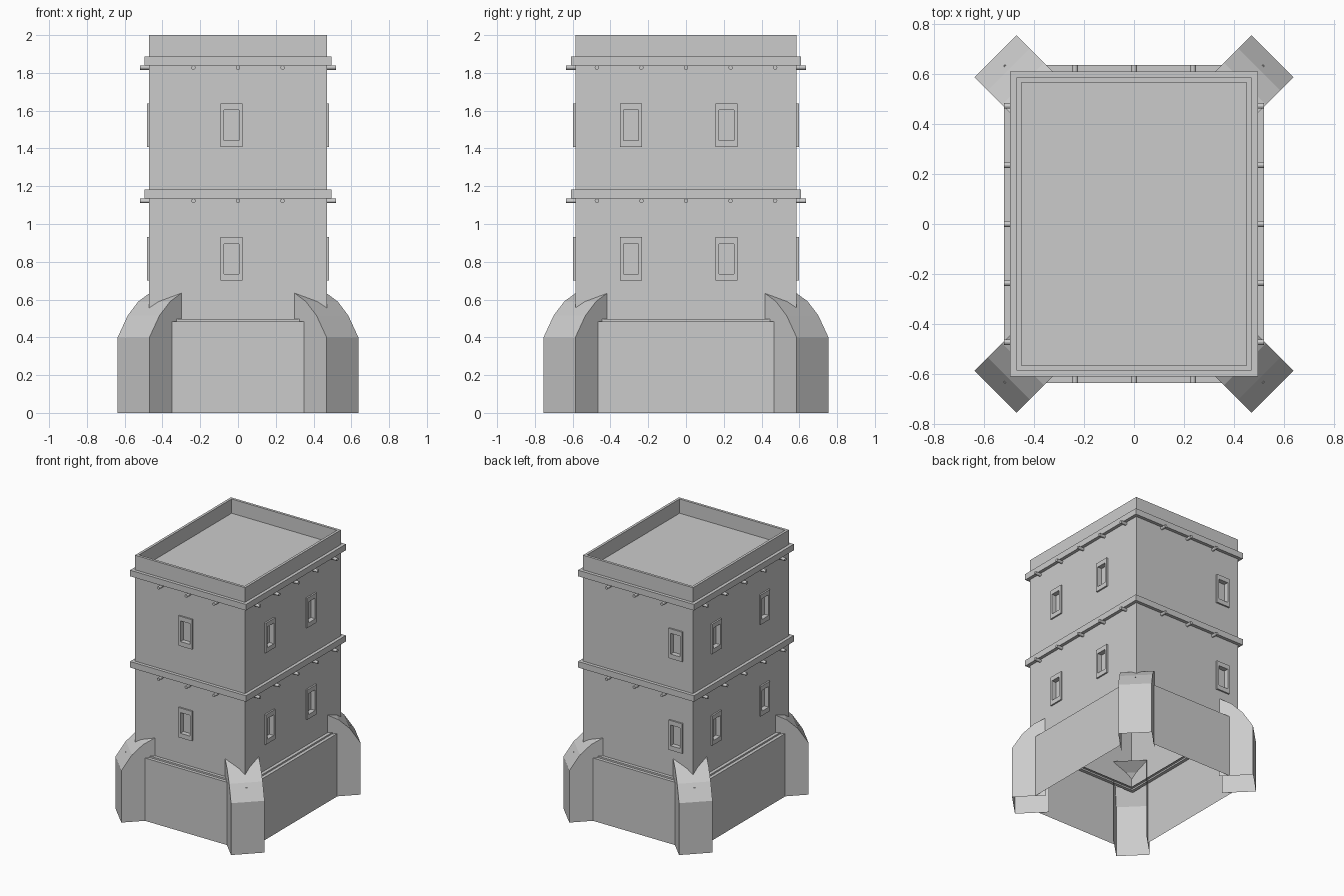
import bpy, bmesh, math
from mathutils import Matrix, Vector

if "Cube" in bpy.data.objects:
    bpy.data.objects.remove(bpy.data.objects["Cube"])

HX, HY = 0.47, 0.585          # tower half sizes
STEP = 0.025                  # how far bands and ledges stand out


def make(name, bm):
    me = bpy.data.meshes.new(name)
    bm.to_mesh(me)
    bm.free()
    ob = bpy.data.objects.new(name, me)
    bpy.context.collection.objects.link(ob)
    return ob


def loft(bm, loops, closed=False, mat=Matrix()):
    """Bridge rectangles given as (half x, half y, z)."""
    rows = [[bm.verts.new(mat @ Vector((sx * x, sy * y, z)))
             for sx, sy in ((-1, -1), (1, -1), (1, 1), (-1, 1))] for x, y, z in loops]
    pairs = list(zip(rows, rows[1:])) + ([(rows[-1], rows[0])] if closed else [])
    for a, b in pairs:
        for i in range(4):
            j = (i + 1) % 4
            bm.faces.new((a[i], a[j], b[j], b[i]))
    return rows


def facing(turn):
    """Rotation taking the front wall to wall number turn (front, right, back, left)."""
    return Matrix.Rotation(turn * math.pi / 2, 4, 'Z'), (HY if turn % 2 == 0 else HX)


# Tower walls with sunken roof deck
bm = bmesh.new()
rows = loft(bm, [(HX, HY, 0.49), (HX, HY, 2.0), (0.45, 0.565, 2.0), (0.45, 0.565, 1.89)])
bm.faces.new(rows[-1])
bm.faces.new(rows[0][::-1])
tower = make("tower_walls", bm)

# Window frames and the recesses behind them
cuts, frames = bmesh.new(), bmesh.new()
for turn, places in enumerate(((-0.034,), (-0.291, 0.214), (0.327,), (-0.31, 0.281))):
    rot, d = facing(turn)
    for u in places:
        for z in (0.815, 1.523):
            # local z points out of the wall
            mat = rot @ Matrix.Translation((u, -d, z)) @ Matrix.Rotation(math.pi / 2, 4, 'X')
            loft(frames, [(0.058, 0.115, 0), (0.058, 0.115, 0.012),
                          (0.04, 0.08, 0.012), (0.04, 0.08, 0)], mat=mat)
            r = loft(cuts, [(0.04, 0.08, -0.025), (0.04, 0.08, 0.03)], mat=mat)
            cuts.faces.new(r[1])
            cuts.faces.new(r[0][::-1])
make("window_frames", frames)
cutter = make("window_cutter", cuts)
cutter.hide_render = True
mod = tower.modifiers.new("recesses", 'BOOLEAN')
mod.object, mod.operation, mod.solver = cutter, 'DIFFERENCE', 'EXACT'
bpy.context.view_layer.objects.active = tower
bpy.ops.object.modifier_apply(modifier=mod.name)
bpy.data.objects.remove(cutter)

# The tower is an open shell underneath
bm = bmesh.new()
bm.from_mesh(tower.data)
low = [f for f in bm.faces if all(v.co.z < 0.5 for v in f.verts)]
bmesh.ops.delete(bm, geom=low, context='FACES_ONLY')
bm.to_mesh(tower.data)
bm.free()

# Floor bands
for name, z in (("lower_band", 1.135), ("upper_band", 1.84)):
    bm = bmesh.new()
    ox, oy = HX + STEP, HY + STEP
    loft(bm, [(ox, oy, z), (ox, oy, z + 0.047), (HX, HY, z + 0.047), (HX, HY, z)], closed=True)
    make(name, bm)

# Beam ends under the bands
bm = bmesh.new()
for turn in range(4):
    rot, d = facing(turn)
    n = 1 if turn % 2 == 0 else 2
    for k in range(-n, n + 1):
        for z in (1.123, 1.828):
            mat = rot @ Matrix.Translation((k * 0.236, -d - 0.022, z)) @ Matrix.Rotation(math.pi / 2, 4, 'X')
            bmesh.ops.create_cone(bm, cap_ends=True, segments=12, radius1=0.0115,
                                  radius2=0.0115, depth=0.056, matrix=mat)
make("beam_ends", bm)

# Stepped ledge on top of the base
bm = bmesh.new()
loft(bm, [(0.52, 0.635, 0.485), (0.495, 0.61, 0.485), (0.495, 0.61, 0.497), (HX, HY, 0.497)])
make("base_ledge", bm)

# Base walls between the buttresses
bm = bmesh.new()
for turn in range(4):
    rot, d = facing(turn)
    d += 0.05
    w = 0.35 if turn % 2 == 0 else 0.467
    bm.faces.new([bm.verts.new(rot @ Vector(p)) for p in
                  ((-w, -d, 0), (w, -d, 0), (w, -d, 0.485), (-w, -d, 0.485))])
make("base_walls", bm)

# Diagonal corner buttresses with curved tops, open inside and below
profile = [(0, 0), (0, 0.40), (0.075, 0.515), (0.155, 0.59), (0.243, 0.636), (0.243, 0)]
for sx, sy, name in ((1, 1, "back_right"), (-1, 1, "back_left"),
                     (-1, -1, "front_left"), (1, -1, "front_right")):
    bm = bmesh.new()
    sides = []
    for w in (-0.119, 0.119):
        sides.append([bm.verts.new((sx * (0.553 - (t + w) * math.sqrt(0.5)),
                                    sy * (0.67 - (t - w) * math.sqrt(0.5)), z))
                      for t, z in profile])
        bm.faces.new(sides[-1])
    for i in range(4):
        bm.faces.new((sides[0][i], sides[0][i + 1], sides[1][i + 1], sides[1][i]))
    bmesh.ops.recalc_face_normals(bm, faces=bm.faces)
    make(name + "_buttress", bm)
